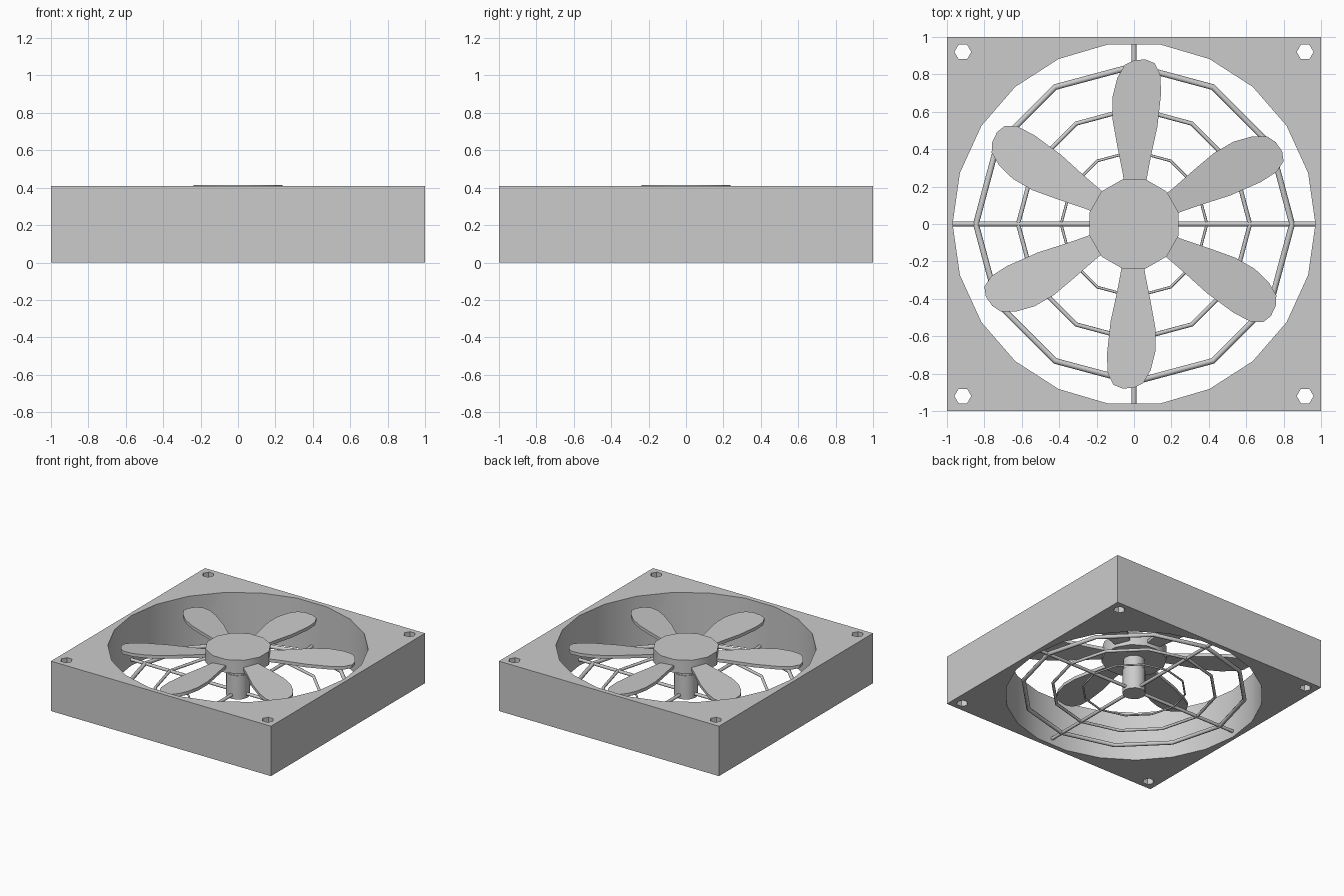
import bpy, bmesh
from math import radians, pi

if "Cube" in bpy.data.objects:
    bpy.data.objects.remove(bpy.data.objects["Cube"])

def finish(ob, name, angle=35):
    ob.name = name
    bpy.ops.object.select_all(action='DESELECT')
    ob.select_set(True)
    bpy.context.view_layer.objects.active = ob
    bpy.ops.object.shade_smooth_by_angle(angle=radians(angle))
    return ob

def cylinder(name, sides, radius, z0, z1, x=0, y=0, turn=0):
    # the first vertex lies on +y, turn rotates it about z
    bpy.ops.mesh.primitive_cylinder_add(vertices=sides, radius=radius, depth=z1 - z0,
                                        location=(x, y, (z0 + z1) / 2), rotation=(0, 0, radians(turn)))
    ob = bpy.context.object
    ob.name = name
    return ob

H = 0.41

# square housing with round opening and four hexagonal screw holes
bpy.ops.mesh.primitive_cube_add(size=1, location=(0, 0, H / 2))
frame = bpy.context.object
frame.scale = (2, 2, H)
bpy.ops.object.transform_apply(scale=True)
cutters = [cylinder("cutter", 22, 0.97, -0.2, H + 0.2, turn=90)]
cutters += [cylinder("cutter", 6, 0.045, -0.2, H + 0.2, x, y, 90)
            for x in (-0.915, 0.915) for y in (-0.92, 0.92)]
for c in cutters:
    c.hide_render = True
    m = frame.modifiers.new("hole", 'BOOLEAN')
    m.operation = 'DIFFERENCE'
    m.solver = 'EXACT'
    m.object = c
    bpy.context.view_layer.objects.active = frame
    bpy.ops.object.modifier_apply(modifier=m.name)
    bpy.data.objects.remove(c)
finish(frame, "housing")

# hub and stepped motor post
finish(cylinder("hub", 12, 0.246, 0.305, 0.415, turn=15), "hub")
finish(cylinder("post", 12, 0.082, 0.21, 0.31), "upper_post")
finish(cylinder("post", 12, 0.088, 0.02, 0.215), "lower_post")

# guard rings
for i, r in enumerate((0.845, 0.62, 0.39)):
    bpy.ops.mesh.primitive_torus_add(major_segments=12, minor_segments=8, major_radius=r,
                                     minor_radius=r * 0.019, location=(0, 0, 0.05))
    finish(bpy.context.object, f"guard_ring_{i + 1}", 50)

# guard cross bars
for name, rot in (("x", (0, pi / 2, 0)), ("y", (pi / 2, 0, 0))):
    bpy.ops.mesh.primitive_cylinder_add(vertices=8, radius=0.013, depth=1.94,
                                        location=(0, 0, 0.05), rotation=rot)
    finish(bpy.context.object, "guard_bar_" + name, 50)

# fan blade: outline extruded, slightly pitched, repeated six times
outline = [(-0.05, 0.2), (-0.06, 0.27), (-0.09, 0.42), (-0.115, 0.56), (-0.115, 0.68), (-0.09, 0.78),
           (-0.05, 0.85), (0.0, 0.875), (0.06, 0.88), (0.11, 0.86), (0.14, 0.80), (0.145, 0.70),
           (0.125, 0.52), (0.09, 0.36), (0.06, 0.2)]
bm = bmesh.new()
thick = 0.026
face = bm.faces.new([bm.verts.new((x, y, -x * 0.09 - thick / 2)) for x, y in outline])
ext = bmesh.ops.extrude_face_region(bm, geom=[face])
for v in ext["geom"]:
    if isinstance(v, bmesh.types.BMVert):
        v.co.z += thick
bmesh.ops.recalc_face_normals(bm, faces=bm.faces[:])
mesh = bpy.data.meshes.new("blade")
bm.to_mesh(mesh)
bm.free()
for i in range(6):
    ob = bpy.data.objects.new("blade", mesh)
    bpy.context.collection.objects.link(ob)
    ob.location.z = 0.348
    ob.rotation_euler.z = radians(60 * i)
    ob.name = f"blade_{i + 1}"
    if i == 0:
        finish(ob, ob.name)
